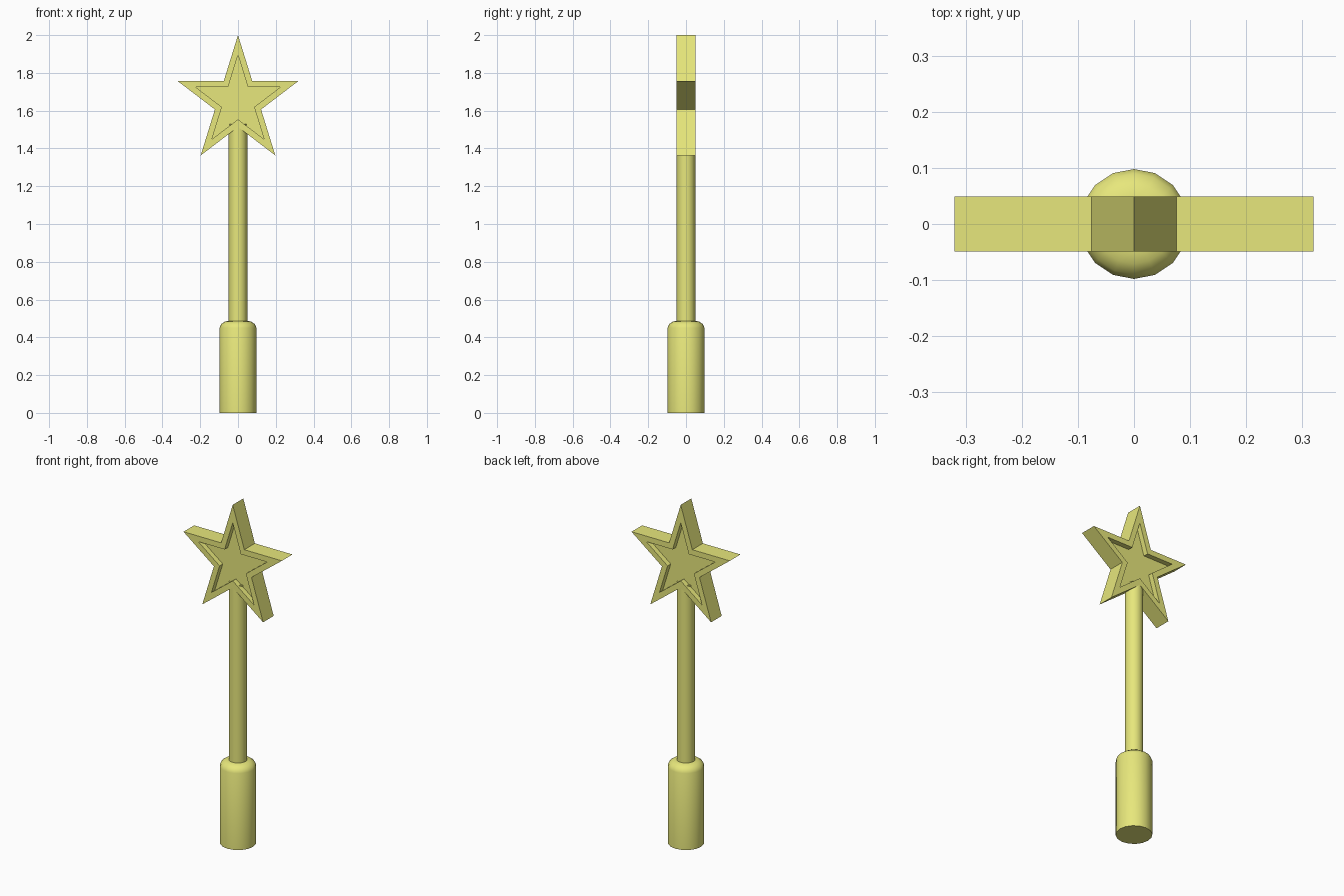
import bpy
import bmesh
from math import sin, cos, pi, radians

cube = bpy.data.objects.get("Cube")
if cube:
    bpy.data.objects.remove(cube, do_unlink=True)

# Single colour
yellow = bpy.data.materials.new("soft_yellow")
colour = (0.8, 0.8, 0.2, 1.0)
yellow.use_nodes = True
yellow.diffuse_color = colour
yellow.node_tree.nodes["Principled BSDF"].inputs["Base Color"].default_value = colour


def finish(name, bm, smooth=False):
    bmesh.ops.recalc_face_normals(bm, faces=bm.faces)
    mesh = bpy.data.meshes.new(name)
    bm.to_mesh(mesh)
    bm.free()
    mesh.materials.append(yellow)
    obj = bpy.data.objects.new(name, mesh)
    bpy.context.collection.objects.link(obj)
    if smooth:
        bpy.ops.object.select_all(action="DESELECT")
        obj.select_set(True)
        bpy.context.view_layer.objects.active = obj
        bpy.ops.object.shade_smooth_by_angle(angle=radians(35))
    return obj


def bridge(bm, a, b):
    for i in range(len(a)):
        j = (i + 1) % len(a)
        bm.faces.new((a[i], a[j], b[j], b[i]))


def lathe(name, profile, sides=16):
    """Closed solid turned about z from (radius, height) pairs."""
    bm = bmesh.new()
    rings = [[bm.verts.new((r * cos(2 * pi * i / sides), r * sin(2 * pi * i / sides), z))
              for i in range(sides)] for r, z in profile]
    for a, b in zip(rings, rings[1:]):
        bridge(bm, a, b)
    bm.faces.new(rings[0])
    bm.faces.new(rings[-1])
    return finish(name, bm, smooth=True)


# Grip with a rounded shoulder, and the thin shaft
lathe("handle", [(0.098, 0), (0.098, 0.45), (0.09, 0.469), (0.071, 0.483), (0.048, 0.488)])
lathe("shaft", [(0.049, 0.47), (0.049, 1.53)])

# Star head with a recessed star on both faces
WIDTH, HEIGHT, CENTRE = 0.336, 0.352, 1.648
HALF_DEPTH, RECESS, INSET, NOTCH = 0.049, 0.03, 0.7, 0.382


def star_ring(bm, scale, y):
    ring = []
    for i in range(10):
        r = scale * (NOTCH if i % 2 else 1)
        a = i * pi / 5
        ring.append(bm.verts.new((WIDTH * r * sin(a), y, CENTRE + HEIGHT * r * cos(a))))
    return ring


bm = bmesh.new()
outer = []
for side in (-1, 1):
    rim = star_ring(bm, 1, side * HALF_DEPTH)
    lip = star_ring(bm, INSET, side * HALF_DEPTH)
    floor = star_ring(bm, INSET, side * (HALF_DEPTH - RECESS))
    bridge(bm, rim, lip)
    bridge(bm, lip, floor)
    bm.faces.new(floor)
    outer.append(rim)
bridge(bm, *outer)
finish("star", bm)
